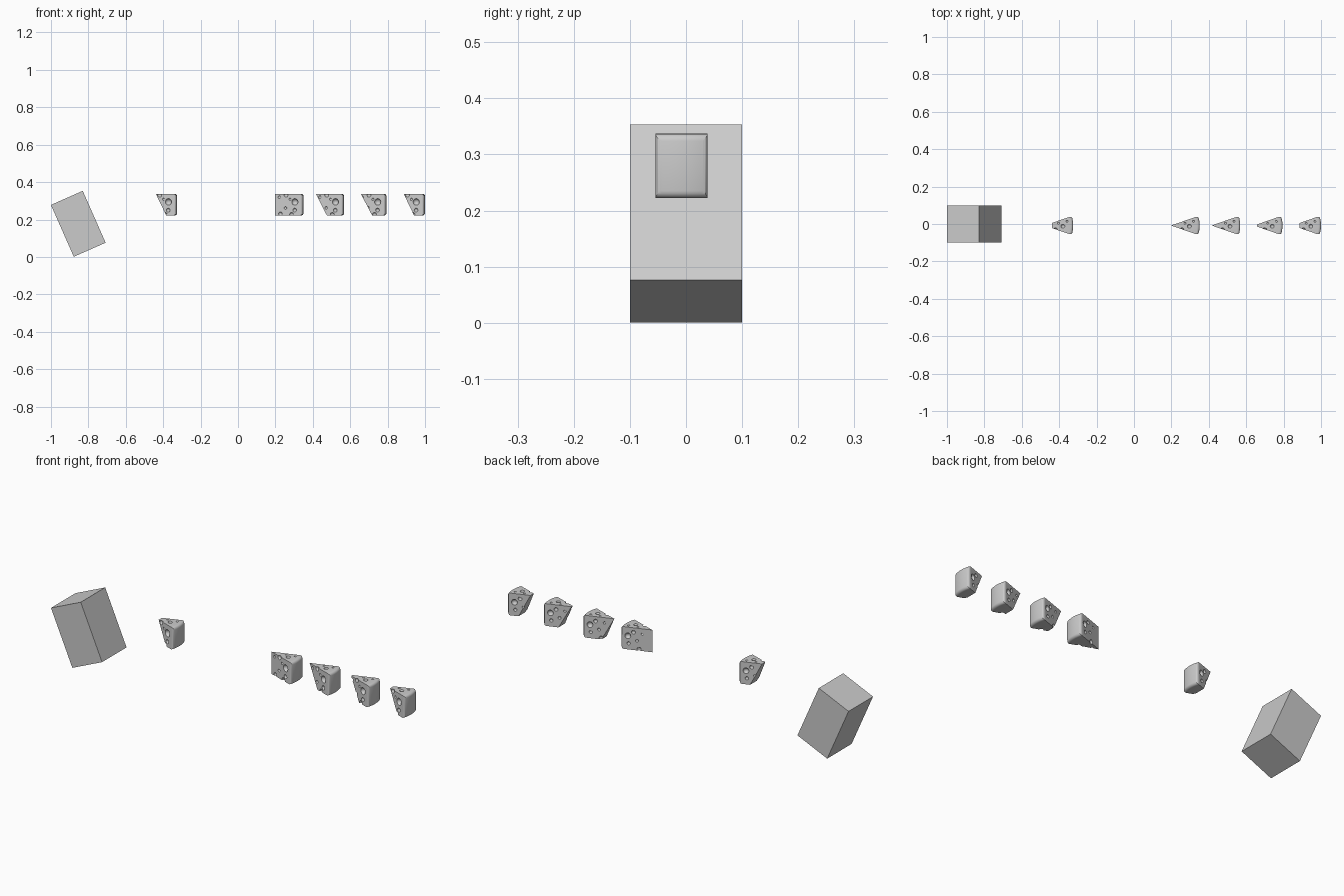
import bpy, bmesh, math
from mathutils import Vector, Matrix

if "Cube" in bpy.data.objects:
    bpy.data.objects.remove(bpy.data.objects["Cube"])

R, HALF, H = 0.153, math.radians(19.2), 0.115   # wedge radius, half angle, height
YC, ZB = -0.008, 0.222


def add_object(name, bm):
    bmesh.ops.recalc_face_normals(bm, faces=bm.faces[:])
    me = bpy.data.meshes.new(name)
    bm.to_mesh(me)
    bm.free()
    ob = bpy.data.objects.new(name, me)
    bpy.context.collection.objects.link(ob)
    return ob


# Tilted block
bm = bmesh.new()
bmesh.ops.create_cube(bm, size=1)
bmesh.ops.scale(bm, vec=(0.186, 0.2, 0.303), verts=bm.verts[:])
bmesh.ops.rotate(bm, cent=(0, 0, 0), verts=bm.verts[:],
                 matrix=Matrix.Rotation(math.radians(-23.8), 3, 'Y'))
add_object("tilted_block", bm).location = (-0.854, 0, 0.177)


def wedge_mesh(bite):
    """Pie slice with rounded rind; bite = (top x, bottom x) of the slanted cut."""
    bm = bmesh.new()
    n = 12
    pts = [(0, 0)]
    for i in range(n + 1):
        a = -HALF + 2 * HALF * i / n
        pts.append((R * math.cos(a), R * math.sin(a)))
    base = bm.faces.new([bm.verts.new((x, y, 0)) for x, y in pts])
    ext = bmesh.ops.extrude_face_region(bm, geom=[base])
    bmesh.ops.translate(bm, vec=(0, 0, H),
                        verts=[g for g in ext['geom'] if isinstance(g, bmesh.types.BMVert)])
    bmesh.ops.recalc_face_normals(bm, faces=bm.faces[:])
    # Round every sharp edge of the rind
    rind = [e for e in bm.edges
            if all(v.co.xy.length > R * 0.9 for v in e.verts)
            and e.calc_face_angle(0) > 0.6]
    bmesh.ops.bevel(bm, geom=rind, offset=0.013, segments=4, profile=0.5,
                    affect='EDGES', clamp_overlap=False)
    bmesh.ops.remove_doubles(bm, verts=bm.verts[:], dist=1e-5)
    if bite:
        top, bot = bite
        res = bmesh.ops.bisect_plane(bm, geom=bm.verts[:] + bm.edges[:] + bm.faces[:],
                                     plane_co=(top, 0, H), plane_no=Vector((-H, 0, top - bot)),
                                     clear_outer=True)
        cut = [g for g in res['geom_cut'] if isinstance(g, bmesh.types.BMEdge)]
        bmesh.ops.holes_fill(bm, edges=[e for e in bm.edges if e.is_boundary], sides=0)
    return bm


# Hole layout: along the side faces (distance x, height z, radius) ...
FRONT = [(0.105, 0.072, 0.018), (0.104, 0.028, 0.011), (0.079, 0.086, 0.007),
         (0.055, 0.040, 0.008), (0.028, 0.008, 0.011), (0.088, 0.004, 0.012),
         (0.058, 0.109, 0.012), (0.022, 0.098, 0.008)]
BACK = [(0.112, 0.070, 0.015), (0.086, 0.092, 0.010), (0.108, 0.032, 0.009),
        (0.070, 0.050, 0.008), (0.060, 0.007, 0.011), (0.045, 0.088, 0.007)]
# ... and on the top (x, y, radius)
TOP = [(0.098, -0.004, 0.011), (0.120, 0.022, 0.006), (0.074, 0.012, 0.006)]


def holes_mesh():
    bm = bmesh.new()
    t = math.tan(HALF)
    spots = [(x, -x * t - 0.003, z, r) for x, z, r in FRONT]
    spots += [(x, x * t + 0.003, z, r) for x, z, r in BACK]
    spots += [(x, y, H + 0.002, r) for x, y, r in TOP]
    for x, y, z, r in spots:
        bmesh.ops.create_uvsphere(bm, u_segments=16, v_segments=10, radius=r,
                                  matrix=Matrix.Translation((x, y, z)))
    return bm


cutter = add_object("hole_cutter", holes_mesh())
cutter.hide_render = True


def cheese(name, outer_x, bite=None):
    ob = add_object(name, wedge_mesh(bite))
    mod = ob.modifiers.new("holes", 'BOOLEAN')
    mod.operation, mod.object, mod.solver = 'DIFFERENCE', cutter, 'EXACT'
    mod.use_self = True
    dg = bpy.context.evaluated_depsgraph_get()
    me = bpy.data.meshes.new_from_object(ob.evaluated_get(dg))
    ob.modifiers.clear()
    ob.data = me
    ob.location = (outer_x - R, YC, ZB)
    bpy.ops.object.select_all(action='DESELECT')
    ob.select_set(True)
    bpy.context.view_layer.objects.active = ob
    bpy.ops.object.shade_smooth_by_angle(angle=math.radians(30))


# Row of wedges, each eaten a little further, plus a separate one
cheese("cheese_whole", 0.351)
cheese("cheese_bite_1", 0.568, (0.001, 0.060))
cheese("cheese_bite_2", 0.794, (0.016, 0.076))
cheese("cheese_bite_3", 1.0, (0.039, 0.094))
cheese("cheese_single", -0.325, (0.039, 0.094))
bpy.data.objects.remove(cutter)
